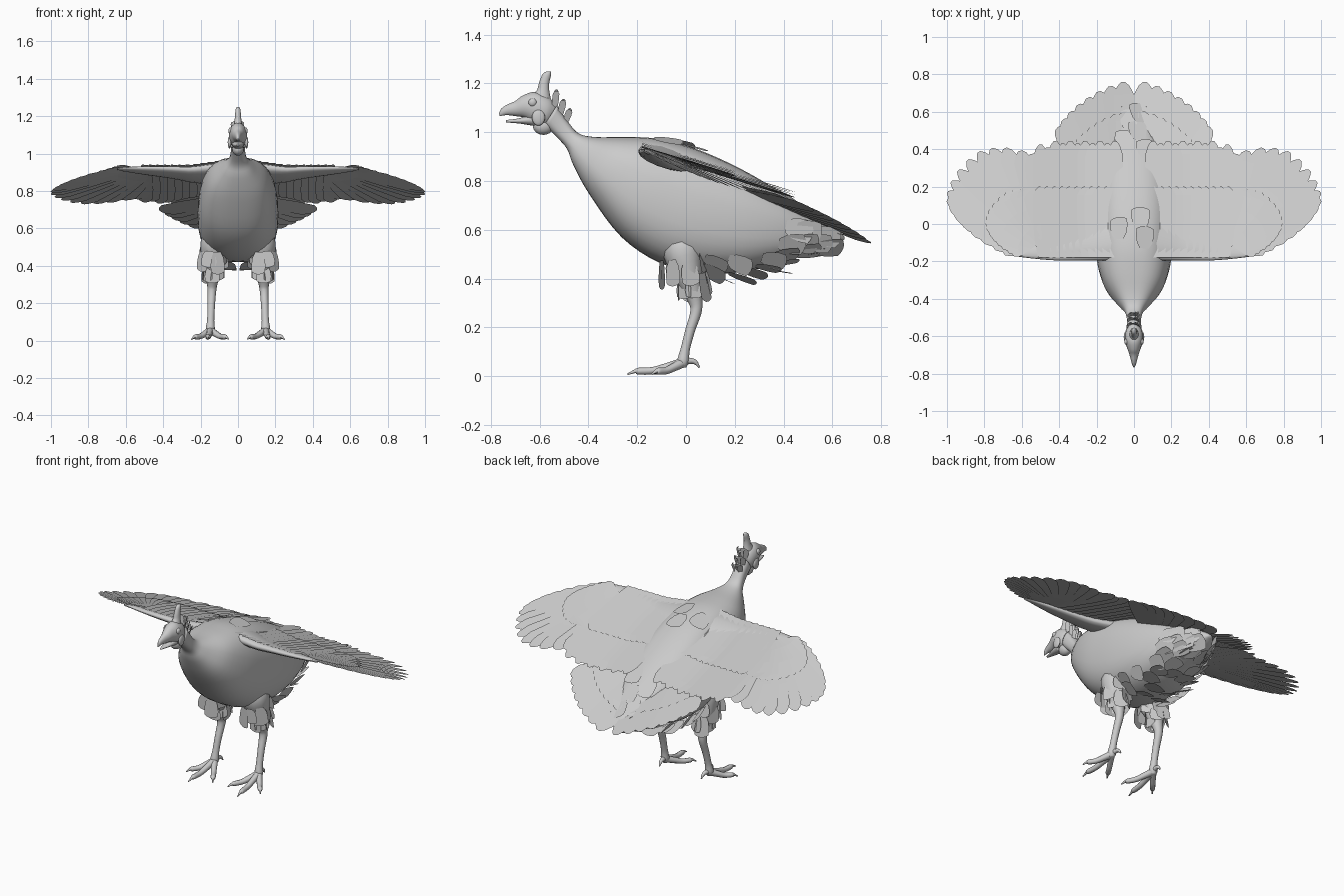
import bpy, bmesh, math, random
from math import sin, cos, pi, radians
from mathutils import Vector

cube = bpy.data.objects.get("Cube")
if cube:
    bpy.data.objects.remove(cube, do_unlink=True)
random.seed(4)

grey = bpy.data.materials.new("plain_grey")
grey.use_nodes = True
colour = (0.6, 0.6, 0.6, 1)
grey.diffuse_color = colour
grey.node_tree.nodes["Principled BSDF"].inputs["Base Color"].default_value = colour


def finish(bm, name, smooth=True, mirror=False):
    mesh = bpy.data.meshes.new(name)
    bm.to_mesh(mesh)
    bm.free()
    mesh.materials.append(grey)
    for p in mesh.polygons:
        p.use_smooth = smooth
    ob = bpy.data.objects.new(name, mesh)
    bpy.context.scene.collection.objects.link(ob)
    if mirror:
        m = ob.modifiers.new("mirror", 'MIRROR')
        m.use_mirror_merge = False


def spline(rows, u):
    """Smooth curve through rows of numbers, u runs from 0 to len - 1."""
    last = len(rows) - 1
    i = min(int(u), last - 1)
    t = u - i
    a, b, c, d = (rows[max(0, min(last, i + k))] for k in (-1, 0, 1, 2))
    return [q + 0.5 * t * (r - p + t * (2*p - 5*q + 4*r - s + t * (3*(q - r) + s - p)))
            for p, q, r, s in zip(a, b, c, d)]


def resample(rows, steps):
    return [spline(rows, k / steps) for k in range((len(rows) - 1) * steps + 1)]


def slice_point(row, ang, power=1.0):
    """Point on a slice given as top y, top z, bottom y, bottom z, half width."""
    ty, tz, by, bz, w = row
    c, s = cos(ang), sin(ang)
    k = math.copysign(abs(c) ** power, c)
    x = w * math.copysign(abs(s) ** power, s)
    return Vector((x, (ty + by) / 2 + k * (ty - by) / 2, (tz + bz) / 2 + k * (tz - bz) / 2))


def loft(bm, rings):
    loops = [[bm.verts.new(p) for p in ring] for ring in rings]
    n = len(loops[0])
    faces = [bm.faces.new((a[i], a[(i + 1) % n], b[(i + 1) % n], b[i]))
             for a, b in zip(loops, loops[1:]) for i in range(n)]
    faces += [bm.faces.new(loops[0]), bm.faces.new(loops[-1])]
    bmesh.ops.recalc_face_normals(bm, faces=faces)


def sliced(name, rows, n=16, steps=4, power=1.0):
    bm = bmesh.new()
    loft(bm, [[slice_point(r, 2 * pi * i / n, power) for i in range(n)]
              for r in resample(rows, steps)])
    finish(bm, name)


def tube(bm, rows, n=10, steps=4):
    """Tapered limb through rows of x, y, z, radius."""
    pts = resample(rows, steps)
    rings = []
    for i, p in enumerate(pts):
        t = (Vector(pts[min(i + 1, len(pts) - 1)][:3]) - Vector(pts[max(i - 1, 0)][:3])).normalized()
        u = t.cross(Vector((1, 0, 0))).normalized()
        v = t.cross(u)
        rings.append([Vector(p[:3]) + p[3] * (cos(2*pi*k/n) * u + sin(2*pi*k/n) * v) for k in range(n)])
    loft(bm, rings)


def ball(name, centre, scale, mirror=False):
    bm = bmesh.new()
    bmesh.ops.create_uvsphere(bm, u_segments=16, v_segments=10, radius=1)
    bmesh.ops.scale(bm, vec=scale, verts=bm.verts)
    bmesh.ops.translate(bm, vec=centre, verts=bm.verts)
    finish(bm, name, mirror=mirror)


BLADE = ((0, .5), (.25, .85), (.6, 1), (.88, .95), (.96, .6), (1, .2))


def feather(bm, root, along, normal, length, half, tilt=0.0):
    """Flat blunt blade; tilt lifts one edge so that neighbours overlap."""
    root, along, normal = Vector(root), Vector(along).normalized(), Vector(normal).normalized()
    side = along.cross(normal).normalized()
    prev = None
    for t, w in BLADE:
        mid = root + along * (length * t)
        off = side * (half * w) + normal * (tilt * w)
        pair = bm.verts.new(mid - off), bm.verts.new(mid + off)
        if prev:
            bm.faces.new((prev[0], prev[1], pair[1], pair[0]))
        prev = pair


# Body and neck
BODY = [(-.53, 1.11, -.58, 1.03, .04), (-.485, 1.045, -.53, .98, .038), (-.44, .995, -.487, .93, .05),
        (-.37, .98, -.462, .865, .088), (-.25, .98, -.393, .74, .158), (-.13, .975, -.265, .57, .198),
        (0, .945, -.11, .465, .213), (.13, .895, .05, .425, .215), (.27, .825, .22, .425, .2),
        (.4, .745, .37, .46, .165), (.52, .66, .5, .5, .11), (.62, .6, .6, .53, .05), (.65, .57, .65, .56, .01)]
sliced("body", BODY, n=32, power=.8)

# Head, beak and casque
sliced("head", [(-.53, 1.11, -.555, 1.04, .025), (-.565, 1.145, -.58, 1.025, .045), (-.62, 1.165, -.63, 1.04, .048),
                (-.67, 1.15, -.665, 1.06, .035), (-.7, 1.128, -.7, 1.066, .024),
                (-.735, 1.112, -.732, 1.07, .015), (-.757, 1.097, -.752, 1.068, .009), (-.767, 1.078, -.764, 1.066, .003)])
sliced("lower_beak", [(-.62, 1.08, -.62, 1.025, .034), (-.68, 1.058, -.68, 1.035, .022), (-.738, 1.05, -.738, 1.04, .006)])
sliced("casque", [(-.55, 1.12, -.65, 1.14, .03), (-.56, 1.165, -.613, 1.17, .02), (-.561, 1.2, -.602, 1.205, .016),
                  (-.554, 1.232, -.587, 1.24, .013), (-.554, 1.248, -.568, 1.25, .006)], n=12)
ball("throat_wattle", (0, -.585, 1.025), (.032, .043, .036))
ball("cheek_wattle", (.045, -.605, 1.06), (.01, .027, .033), mirror=True)
ball("eye", (.041, -.629, 1.122), (.011, .017, .017), mirror=True)

# Nape tuft
bm = bmesh.new()
for row in range(3):
    for i in range(5):
        a = (i - 2) * .5
        feather(bm, (.02 * sin(a), -.54 + .022 * row, 1.085 - .025 * row), (.2 * sin(a), .1 + .12 * row, 1),
                (sin(a), cos(a), -.2), .085 - .012 * row + .006 * (i % 2), .014, .004)
finish(bm, "nape_tuft", smooth=False)


# Wings
def wing_height(x, y):
    return .937 - .31 * (y + .2) + .15 * max(0, .25 - x) - .1 * max(0, x - .6)


def wing_blade(bm, root, tip, half, lift):
    d = Vector((tip[0] - root[0], tip[1] - root[1], 0))
    feather(bm, (root[0], root[1], lift), d, (0, 0, 1), d.length, half, .005)


TIPS = [(.545, .375), (.69, .405), (.83, .385), (.94, .285), (.997, .17), (.985, .09), (.92, .01), (.82, -.07), (.7, -.14)]
bm = bmesh.new()
for i in range(11):
    x = .1 + .039 * i
    wing_blade(bm, (x, -.15), (x * 1.02, .445 - .02 * (i > 8) - .015 * (i % 2)), .043, -.004)
    wing_blade(bm, (x, -.18), (x * 1.02, .2), .046, .008)
for i in range(17):
    k = i / 16
    root = (.47 + .12 * k, -.07 - .08 * k)
    tip = spline(TIPS, k * (len(TIPS) - 1))
    half = .054 - .026 * k
    wing_blade(bm, root, tip, half, -.002)
    mid = [a + (b - a) * .55 for a, b in zip(root, tip)]
    wing_blade(bm, root, mid, half, .007)
for v in bm.verts:
    v.co.z += wing_height(abs(v.co.x), v.co.y)
finish(bm, "wing_feathers", smooth=False, mirror=True)

# Fleshy leading edge of the wing
ARM = [(.08, .13, .05), (.2, .105, .036), (.33, .075, .026), (.48, .05, .018), (.6, .025, .01), (.645, .008, .004)]
bm = bmesh.new()
rings = []
for x, chord, thick in resample(ARM, 4):
    lead = -.195 + .2 * max(0, x - .4) ** 1.5
    ring = []
    for i in range(14):
        a = 2 * pi * i / 14
        y = lead + chord + chord * cos(a)
        ring.append(Vector((x, y, wing_height(x, y) - thick * .6 + thick * sin(a))))
    rings.append(ring)
loft(bm, rings)
finish(bm, "wing_arm", mirror=True)

# Tail fan
bm = bmesh.new()
for layer, scale in ((0, 1), (.01, .72)):
    for i in range(8):
        k = i / 7
        a = radians(4 + 44 * k)
        d = Vector((sin(a), cos(a), 0))
        feather(bm, (.02 + .07 * k, .2 + .02 * k, layer), d, (0, 0, 1), scale * (.56 - .125 * k), .056, .005)
for v in bm.verts:
    v.co.z += .732 - .38 * (v.co.y - .25) + .14 * abs(v.co.x)
finish(bm, "tail_feathers", smooth=False, mirror=True)


# Loose feathers lying on the body, ang measured from the back downwards
def body_feather(bm, u, ang, length, half, flare, drop=0.0):
    p = slice_point(spline(BODY, u), ang, .8)
    q = slice_point(spline(BODY, u + .3), ang, .8)
    r = slice_point(spline(BODY, u), ang + .1, .8)
    along = (q - p).normalized()
    out = (r - p).cross(along).normalized()
    centre = (slice_point(spline(BODY, u), 0) + slice_point(spline(BODY, u), pi)) / 2
    if out.dot(p - centre) < 0:
        out = -out
    d = along + out * flare + Vector((0, 0, -drop))
    feather(bm, p + out * .004, d, out, length, half, random.uniform(-.01, .01))


bm = bmesh.new()
for u in (7.2, 7.8, 8.4, 9, 9.5, 10):
    for ang in (2.3, 2.6, 2.95) if u < 9 else (1.5, 1.9, 2.3, 2.8):
        body_feather(bm, u + random.uniform(-.2, .2), ang, random.uniform(.1, .135),
                     random.uniform(.04, .05), .08, .35 if u < 8.7 else .03)
finish(bm, "belly_feathers", smooth=False, mirror=True)

bm = bmesh.new()
for u, ang in ((5, .2), (5.4, -.3), (5.8, .1), (8.6, .3), (9, -.3), (9.4, .1), (9.9, -.2), (10.2, .3)):
    body_feather(bm, u, ang, .12, .05, .02)
finish(bm, "back_feathers", smooth=False)

# Thigh feathers
bm = bmesh.new()
for z, y, reach in ((.49, -.02, .088), (.42, .025, .055)):
    for i in range(8):
        a = 2 * pi * (i + z * 5) / 8
        out = Vector((.65 * cos(a), sin(a), 0))
        feather(bm, Vector((.135, y, z + random.uniform(-.02, .02))) + out * reach,
                out * .1 + Vector((0, .1, -1)), out + Vector((0, 0, .1)),
                random.uniform(.085, .12), .04, random.uniform(-.01, .01))
finish(bm, "thigh_feathers", smooth=False, mirror=True)

# Legs
bm = bmesh.new()
tube(bm, [(.08, -.02, .64, .03), (.115, -.015, .53, .082), (.133, .005, .43, .062), (.138, .038, .31, .03),
          (.14, .04, .26, .023), (.143, .018, .19, .02), (.146, -.003, .11, .019), (.148, -.012, .06, .024),
          (.148, -.014, .035, .014)], n=12)
finish(bm, "leg", mirror=True)

# Toes with curved claws
bm = bmesh.new()
for x, y in ((.165, -.24), (.248, -.14), (.05, -.17)):
    dx, dy = x - .148, y + .012
    tube(bm, [(.148 + dx * t, -.012 + dy * t, z, r) for t, z, r in
              ((0, .055, .02), (.3, .036, .017), (.55, .022, .015), (.8, .02, .014), (.86, .02, .008), (1, .007, .003))], n=8)
tube(bm, [(.148, -.01, .06, .016), (.144, .022, .062, .012), (.142, .04, .055, .009), (.14, .055, .035, .003)], n=8)
finish(bm, "toes", mirror=True)
